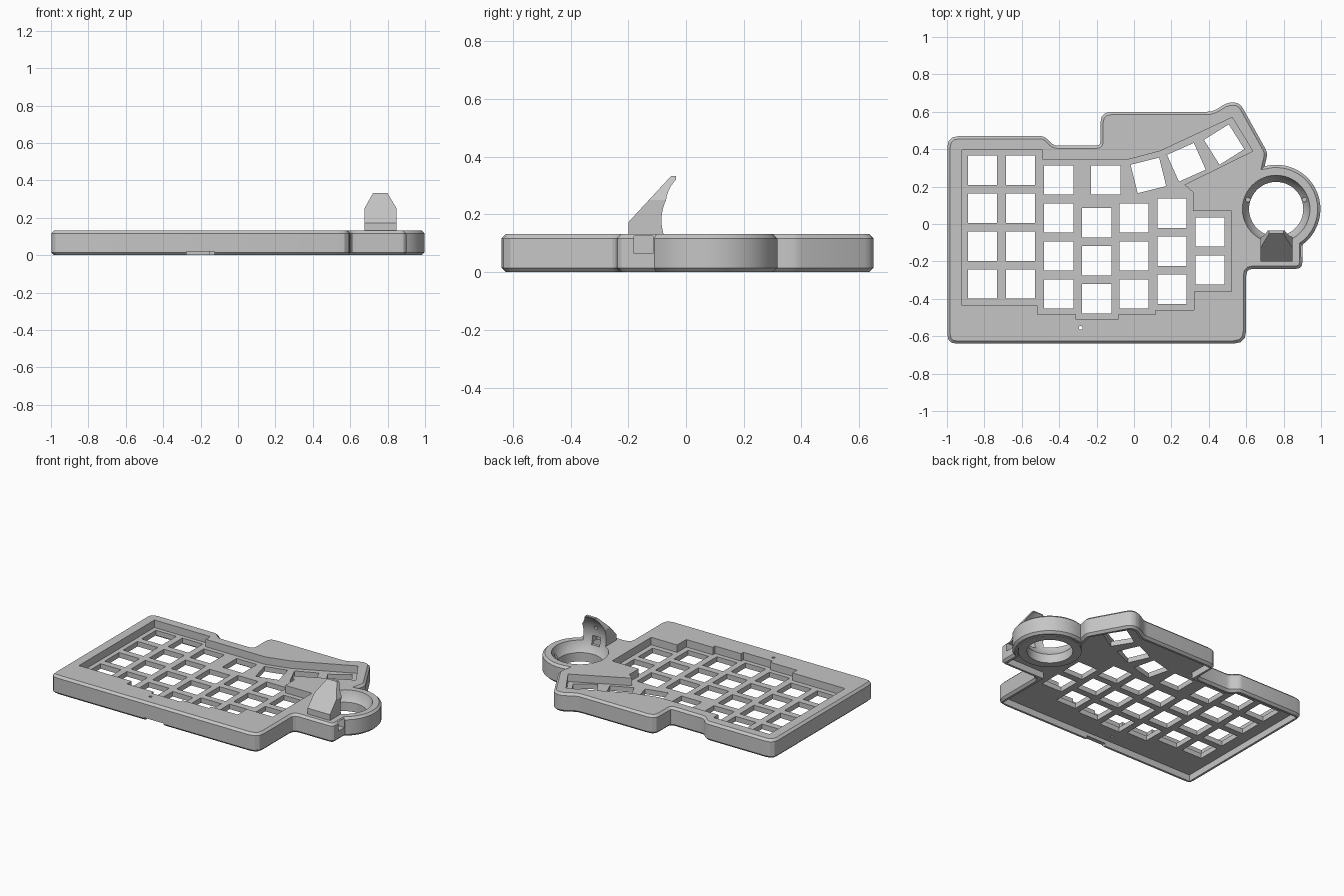
import bpy, bmesh, math
from mathutils import Vector, Matrix

cube = bpy.data.objects.get("Cube")
if cube:
    bpy.data.objects.remove(cube, do_unlink=True)

grey = bpy.data.materials.new("plain grey")
grey.use_nodes = True
COLOR = (0.56, 0.56, 0.56, 1)
grey.diffuse_color = COLOR
grey.node_tree.nodes["Principled BSDF"].inputs["Base Color"].default_value = COLOR


def finish(name, bm):
    bmesh.ops.recalc_face_normals(bm, faces=bm.faces)
    mesh = bpy.data.meshes.new(name)
    bm.to_mesh(mesh)
    bm.free()
    mesh.materials.append(grey)
    ob = bpy.data.objects.new(name, mesh)
    bpy.context.collection.objects.link(ob)
    return ob


def fillet(corners, steps=3):
    """Round each (x, y, size) corner of a closed outline."""
    out = []
    for i, (x, y, size) in enumerate(corners):
        p = Vector((x, y))
        if not size:
            out.append(p)
            continue
        a = Vector(corners[i - 1][:2])
        b = Vector(corners[(i + 1) % len(corners)][:2])
        a = p + (a - p).normalized() * size
        b = p + (b - p).normalized() * size
        for k in range(steps + 1):
            t = k / steps
            out.append(a * (1 - t) ** 2 + p * 2 * t * (1 - t) + b * t * t)
    return out


def shrink(outline, distance):
    """Move a counter-clockwise outline inward with mitred corners."""
    pts = [Vector(p[:2]) for p in outline]
    out = []
    for i, p in enumerate(pts):
        d0 = (p - pts[i - 1]).normalized()
        d1 = (pts[(i + 1) % len(pts)] - p).normalized()
        n0, n1 = Vector((-d0.y, d0.x)), Vector((-d1.y, d1.x))
        out.append(p + (n0 + n1) * distance / (1 + n0.dot(n1)))
    return out


def loft(name, layers):
    """Closed solid through (outline, z) layers of equal point count."""
    bm = bmesh.new()
    rings = [[bm.verts.new((p[0], p[1], z)) for p in outline] for outline, z in layers]
    n = len(rings[0])
    for low, high in zip(rings, rings[1:]):
        for i in range(n):
            j = (i + 1) % n
            bm.faces.new((low[i], low[j], high[j], high[i]))
    bm.faces.new(rings[0][::-1])
    bm.faces.new(rings[-1])
    return finish(name, bm)


def prism(name, outline, z0, z1):
    return loft(name, [(outline, z0), (outline, z1)])


def box(center, size, turn=0):
    bm = bmesh.new()
    m = Matrix.Translation(center) @ Matrix.Rotation(math.radians(turn), 4, 'Z') @ Matrix.Diagonal((*size, 1))
    bmesh.ops.create_cube(bm, size=1, matrix=m)
    return finish("box_cutter", bm)


def cylinder(center, radius, depth, tilt=0, sides=48):
    bm = bmesh.new()
    m = Matrix.Translation(center) @ Matrix.Rotation(math.radians(tilt), 4, 'X')
    bmesh.ops.create_cone(bm, cap_ends=True, segments=sides, radius1=radius, radius2=radius, depth=depth, matrix=m)
    return finish("round_cutter", bm)


def ball(center, radius):
    bm = bmesh.new()
    bmesh.ops.create_uvsphere(bm, u_segments=64, v_segments=40, radius=radius, matrix=Matrix.Translation(center))
    return finish("ball_cutter", bm)


def boolean(ob, other, operation='DIFFERENCE'):
    mod = ob.modifiers.new("cut", 'BOOLEAN')
    mod.operation, mod.object, mod.solver = operation, other, 'EXACT'
    bpy.context.view_layer.objects.active = ob
    bpy.ops.object.modifier_apply(modifier=mod.name)
    bpy.data.objects.remove(other, do_unlink=True)


TOP, ROOF, PLATE, CHAMFER = 0.132, 0.045, 0.08, 0.015
RING = Vector((0.76, 0.08))

# Case outline with the round ball holder on the right
arc = [(RING.x + 0.237 * math.cos(math.radians(a)), RING.y + 0.237 * math.sin(math.radians(a)), 0)
       for a in range(-48, 106, 9)]
corners = [(-0.998, -0.64, 0.05), (0.6, -0.64, 0.07), (0.6, -0.24, 0.035), (0.9, -0.24, 0.035), (0.9, -0.11, 0)]
corners += arc
corners += [(0.715, 0.38, 0.025), (0.565, 0.65, 0.034), (0.5, 0.65, 0.028), (0.42, 0.6, 0.03), (-0.18, 0.6, 0.06),
            (-0.18, 0.42, 0.02), (-0.43, 0.42, 0.02), (-0.48, 0.47, 0.02), (-0.998, 0.47, 0.06)]
outline = fillet(corners)
edge = shrink(outline, CHAMFER)
case = loft("case", [(edge, 0), (outline, CHAMFER), (outline, TOP - CHAMFER), (edge, TOP)])

# Open underside
boolean(case, prism("cavity", shrink(corners, 0.03), -0.1, ROOF))

# Upright sensor fin: side profile crossed with front profile
side = [(-0.2, 0.1), (-0.034, 0.1), (-0.034, 0.333), (-0.052, 0.333), (-0.2, 0.173)]
front = [(0.676, 0.1), (0.848, 0.1), (0.848, 0.25), (0.794, 0.34), (0.726, 0.34), (0.676, 0.25)]
fin = prism("sensor_fin", side, 0.5, 1)
fin.data.transform(Matrix(((0, 0, 1, 0), (1, 0, 0, 0), (0, 1, 0, 0), (0, 0, 0, 1))))
cross = prism("front_shape", front, -0.5, 0.5)
cross.data.transform(Matrix.Rotation(math.radians(90), 4, 'X'))
boolean(fin, cross, 'INTERSECT')

# Ball socket with an open bottom, hollowed together with the fin
boolean(case, cylinder((*RING, 0.055), 0.2, 0.11), 'UNION')
boolean(case, fin, 'UNION')
boolean(case, ball((*RING, 0.18), 0.187))
boolean(case, cylinder((*RING, 0), 0.145, 0.2))

# Sunken key area
window = [(-.92, .395), (-.49, .395), (-.49, .345), (-.03, .345), (.14, .39), (.525, .57), (.635, .39),
          (.27, .21), (.315, .17), (.315, .07), (.52, .07), (.52, -.36), (.32, -.36), (.32, -.46),
          (.115, -.46), (.115, -.485), (-.085, -.485), (-.085, -.51), (-.31, -.51), (-.31, -.485),
          (-.515, -.485), (-.515, -.435), (-.92, -.435)]
boolean(case, prism("window", window, PLATE, 0.3))

# Key holes: column x, top key y, number of keys
PITCH, KEY = 0.203, 0.157
columns = [(-0.81, 0.288, 4), (-0.607, 0.288, 4), (-0.403, 0.235, 4), (-0.2, 0.006, 3),
           (0, 0.032, 3), (0.203, 0.058, 3), (0.406, -0.043, 2)]
keys = [(x, y - PITCH * i, 0) for x, y, count in columns for i in range(count)]
keys += [(-0.152, 0.235, 0), (0.077, 0.26, 14), (0.28, 0.33, 24), (0.482, 0.425, 32)]
for x, y, turn in keys:
    boolean(case, box((x, y, 0.06), (KEY, KEY, 0.1), turn))

# Small reset hole and front cable notch
boolean(case, cylinder((-0.285, -0.555, 0.1), 0.01, 0.3, sides=16))
boolean(case, box((-0.2, -0.63, 0), (0.15, 0.1, 0.04)))

# Sensor slot, lens opening and screw holes
boolean(case, box((0.82, -0.147, 0.095), (0.26, 0.066, 0.06)))
boolean(case, box((0.762, -0.11, 0.14), (0.06, 0.08, 0.06)))
boolean(case, cylinder((0.762, -0.09, 0.235), 0.012, 0.08, tilt=90, sides=16))
for x in (0.61, 0.91):
    boolean(case, cylinder((x, 0.13, 0.09), 0.012, 0.06, sides=16))

bpy.ops.object.select_all(action='DESELECT')
case.select_set(True)
bpy.context.view_layer.objects.active = case
bpy.ops.object.shade_smooth_by_angle(angle=math.radians(25))
